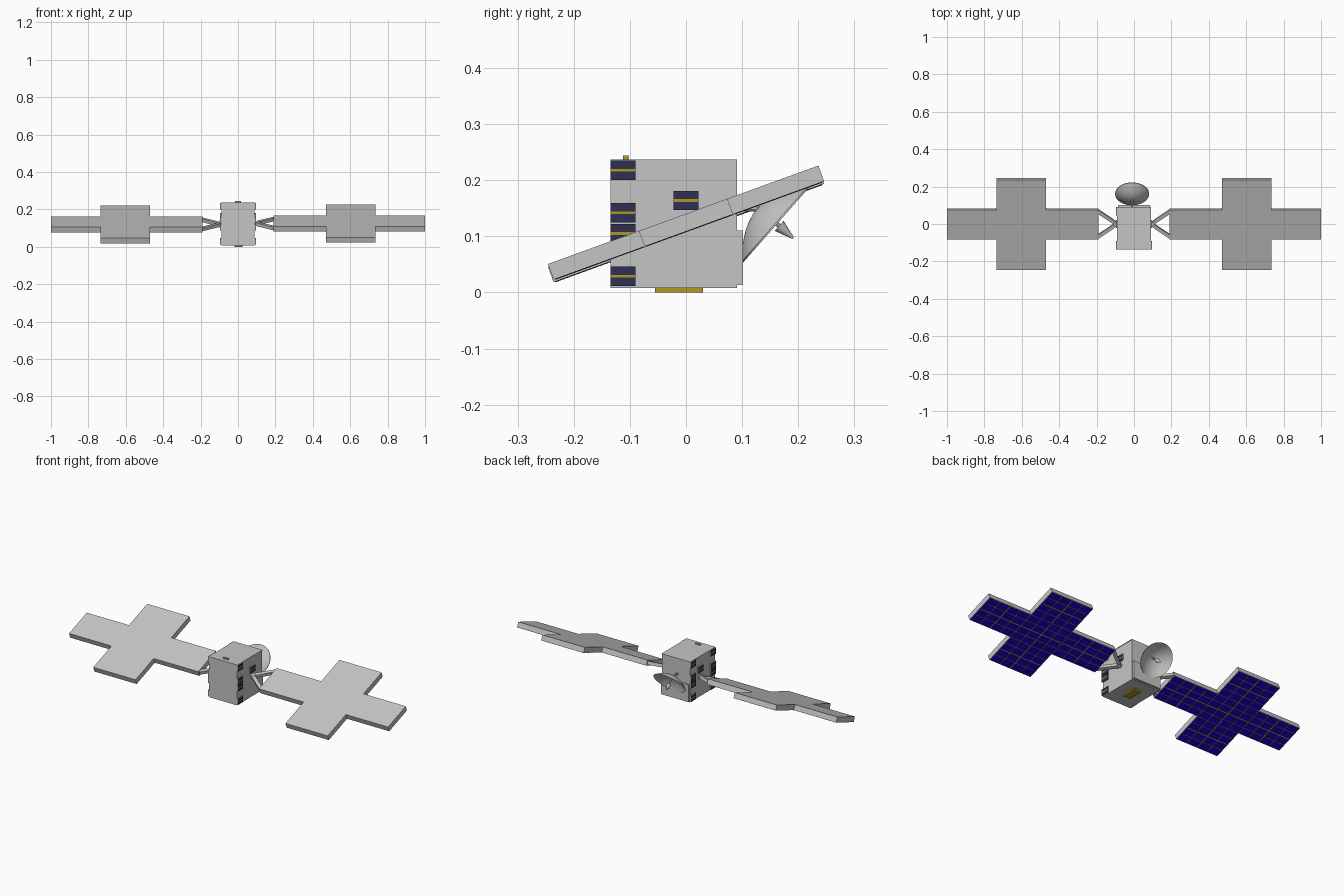
import bpy, bmesh, math
from mathutils import Matrix, Vector

if "Cube" in bpy.data.objects:
    bpy.data.objects.remove(bpy.data.objects["Cube"])


def material(name, rgb):
    m = bpy.data.materials.new(name)
    m.diffuse_color = (*rgb, 1)
    m.use_nodes = True
    m.node_tree.nodes["Principled BSDF"].inputs["Base Color"].default_value = m.diffuse_color
    return m


GREY = material("light grey", (0.55, 0.56, 0.555))
BLUE = material("solar blue", (0.010, 0.0, 0.56))
NAVY = material("dark navy", (0.03, 0.028, 0.09))
GOLD = material("gold", (0.44, 0.32, 0.01))


def finish(name, bm, mat, matrix=None):
    if matrix:
        bm.transform(matrix)
    bmesh.ops.recalc_face_normals(bm, faces=bm.faces)
    me = bpy.data.meshes.new(name)
    bm.to_mesh(me)
    bm.free()
    me.materials.append(mat)
    ob = bpy.data.objects.new(name, me)
    bpy.context.collection.objects.link(ob)
    return ob


def boxes(name, mat, ranges, matrix=None):
    """One object made of boxes given as (x0, x1, y0, y1, z0, z1)."""
    bm = bmesh.new()
    for x0, x1, y0, y1, z0, z1 in ranges:
        m = Matrix.Translation(((x0 + x1) / 2, (y0 + y1) / 2, (z0 + z1) / 2))
        m = m @ Matrix.Diagonal((x1 - x0, y1 - y0, z1 - z0, 1))
        bmesh.ops.create_cube(bm, size=1, matrix=m)
    return finish(name, bm, mat, matrix)


def rod(name, mat, a, b, r1, r2, sides=12, matrix=None, spin=0):
    a, b = Vector(a), Vector(b)
    d = b - a
    m = Matrix.Translation((a + b) / 2) @ d.to_track_quat('Z', 'Y').to_matrix().to_4x4()
    bm = bmesh.new()
    bmesh.ops.create_cone(bm, cap_ends=True, segments=sides, radius1=r1, radius2=r2,
                          depth=d.length, matrix=m @ Matrix.Rotation(spin, 4, 'Z'))
    return finish(name, bm, mat, matrix)


# Main body with its back plate and gold fittings
BX = 0.088
boxes("body", GREY, [(-BX, BX, -0.135, 0.091, 0.008, 0.234),
                     (-BX - 0.002, BX + 0.002, -0.135, 0.091, 0.234, 0.237)])
boxes("back_plate", GREY, [(-0.086, 0.086, 0.091, 0.102, 0.013, 0.11)])
boxes("bottom_plate", GOLD, [(-0.02, 0.025, -0.055, 0.03, 0.0, 0.008)])
boxes("top_bar", GOLD, [(-0.016, 0.016, -0.112, -0.103, 0.236, 0.2435)])
boxes("top_bar_cover", GREY, [(-0.016, 0.016, -0.112, -0.102, 0.2435, 0.2442),
                              (-0.016, 0.016, -0.103, -0.102, 0.236, 0.2435)])

# Instrument tiles on the sides: grey housing, navy face split by a flush gold stripe
front_column = [(-0.1125, z) for z in (0.218, 0.142, 0.105, 0.029)]
back_column = [(0.0675, z) for z in (0.218, 0.142, 0.105, 0.029)]
layouts = {1: front_column + [(0.0, 0.164)],
           -1: front_column + back_column + [(0.0, 0.164)]}
for s, tiles in layouts.items():
    side = "right" if s > 0 else "left"
    flip = Matrix.Diagonal((s, 1, 1, 1))
    H, S = 0.0172, 0.0024
    for part, mat, x0, x1, spans in (
            ("housings", GREY, BX - 0.002, BX + 0.0055, [(-H, H)]),
            ("tiles", NAVY, BX + 0.0055, BX + 0.007, [(-H, -S), (S, H)]),
            ("tile_stripes", GOLD, BX + 0.0055, BX + 0.007, [(-S, S)])):
        boxes(f"{side}_{part}", mat, [(x0, x1, y - 0.0225, y + 0.0225, z + a, z + b)
                                      for y, z in tiles for a, b in spans], flip)

# Solar wings: five panels in a cross, tilted 20 degrees, cells underneath
W, L, T = 0.084, 0.2565, 0.0148
panels = [(0.19, 0.47, -W, W), (0.47, 0.735, -W, W), (0.735, 1.0, -W, W),
          (0.47, 0.735, W, L), (0.47, 0.735, -L, -W)]
N, G, e = 4, 0.0013, 0.003
lines = []
for x0, x1, y0, y1 in panels:
    for i in range(1, N):
        x, y = x0 + (x1 - x0) * i / N, y0 + (y1 - y0) * i / N
        g = 2 * G if i == N // 2 else G      # heavier middle lines
        lines.append((x - g, x + g, y0 + e, y1 - e))
        lines.append((x0 + e, x1 - e, y - g, y + g))
lines += [(0.47, 0.735, y - G, y + G) for y in (-W, W)]
lines += [(x - G, x + G, -W, W) for x in (0.47, 0.735)]
for s, zc in ((1, 0.1245), (-1, 0.120)):
    side = "right" if s > 0 else "left"
    m = (Matrix.Translation((0, 0, zc)) @ Matrix.Rotation(math.radians(20), 4, 'X')
         @ Matrix.Diagonal((s, 1, 1, 1)))
    boxes(side + "_wing_panels", GREY, [p + (-T, T) for p in panels], m)
    # blue runs right across the seams and stops just short of the outer edge
    boxes(side + "_solar_cells", BLUE,
          [(0.19 + e, 1.0 - e, -W + e, W - e, -T - 0.0008, -T + 0.001),
           (0.47 + e, 0.735 - e, W - e, L - e, -T - 0.0008, -T + 0.001),
           (0.47 + e, 0.735 - e, -L + e, -W + e, -T - 0.0008, -T + 0.001)], m)
    boxes(side + "_cell_lines", GOLD, [b + (-T - 0.0014, -T) for b in lines], m)
    # V-shaped yoke and hinge
    for y in (1, -1):
        rod(side + "_yoke_arm", GREY, (0.098, 0.004 * y, 0), (0.194, 0.073 * y, 0),
            0.013, 0.013, 4, m, math.pi / 4)
    rod(side + "_hinge", GREY, (0.08, 0, 0), (0.108, 0, 0), 0.013, 0.013, 12, m)

# Dish: shallow bowl opening backward and down, built around its own z axis
R, DEPTH, SEG = 0.091, 0.042, 32
axis = Vector((0, 0.75, -0.66)).normalized()
dish_m = Matrix.Translation((-0.01, 0.16, 0.124)) @ axis.to_track_quat('Z', 'X').to_matrix().to_4x4()
outer = [(R * k / 6, DEPTH * ((k / 6) ** 2 - 1)) for k in range(7)]
inner = [(r, z + 0.003) for r, z in reversed(outer)]
bm = bmesh.new()
vs = [bm.verts.new((r, 0, z)) for r, z in outer + inner]
es = [bm.edges.new(p) for p in zip(vs, vs[1:])]
bmesh.ops.spin(bm, geom=vs + es, cent=(0, 0, 0), axis=(0, 0, 1),
               angle=2 * math.pi, steps=SEG)
bmesh.ops.remove_doubles(bm, verts=bm.verts, dist=0.0005)
dish = finish("dish", bm, GREY, dish_m)
for p in dish.data.polygons:
    p.use_smooth = True
bpy.context.view_layer.objects.active = dish
dish.select_set(True)
bpy.ops.object.shade_smooth_by_angle(angle=math.radians(35))

# Dish feed and mounting strut
rod("feed_stem", GREY, (0, 0, -DEPTH), (0, 0, 0.015), 0.004, 0.004, 8, dish_m)
rod("feed_cone", GREY, (0, 0, 0.008), (0, 0, 0.041), 0.012, 0.002, 12, dish_m)
rod("dish_strut", GREY, (-0.01, 0.085, 0.15), (-0.01, 0.132, 0.15), 0.006, 0.006, 10)
